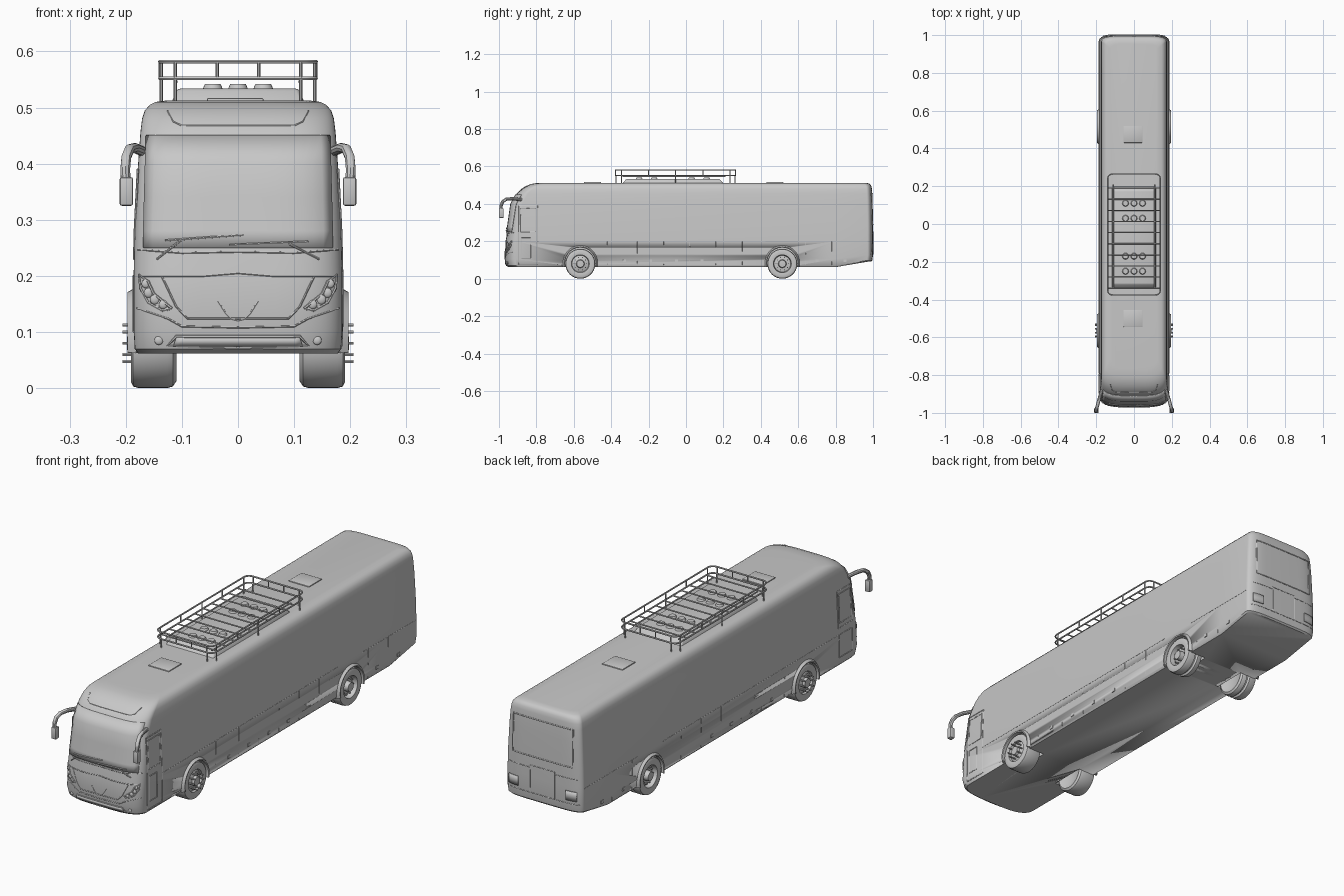
import bpy, bmesh, math
from mathutils import Vector, Matrix

if "Cube" in bpy.data.objects:
    bpy.data.objects.remove(bpy.data.objects["Cube"])

grey = bpy.data.materials.new("body_grey")
grey.diffuse_color = (0.58, 0.58, 0.58, 1)
grey.use_nodes = True
grey.node_tree.nodes["Principled BSDF"].inputs["Base Color"].default_value = grey.diffuse_color

# Body measures by height: z, half width, front y, back y
RINGS = [(.062, .178, -.950, .990), (.070, .184, -.960, .996), (.105, .186, -.970, 1.0),
         (.200, .186, -.964, 1.0), (.280, .184, -.952, 1.0), (.400, .178, -.935, .998),
         (.455, .174, -.905, .996), (.480, .171, -.880, .994), (.495, .166, -.858, .991),
         (.505, .157, -.832, .985), (.510, .147, -.810, .976), (.513, .125, -.770, .955)]


def at(z, i):
    z = min(max(z, RINGS[0][0]), RINGS[-1][0])
    for a, b in zip(RINGS, RINGS[1:]):
        if z <= b[0]:
            t = (z - a[0]) / (b[0] - a[0])
            return a[i] + (b[i] - a[i]) * t


def bow(x, z, power):
    s = min(abs(x) / at(z, 1), 1)
    return 1 - math.sqrt(max(0, 1 - s ** power))


def front(x, z, off=.0):
    return Vector((x, at(z, 2) + .06 * bow(x, z, 4) - off, z))


def back(x, z, off=.0):
    return Vector((x, at(z, 3) - .03 * bow(x, z, 6) + off, z))


def side(sx):
    return lambda y, z, off=.0: Vector((sx * (at(z, 1) + off), y, z))


def finish(ob, angle=35):
    if not ob.data.materials:
        ob.data.materials.append(grey)
    bpy.ops.object.select_all(action='DESELECT')
    ob.select_set(True)
    bpy.context.view_layer.objects.active = ob
    if ob.type == 'CURVE':
        bpy.ops.object.convert(target='MESH')
        ob = bpy.context.object
    bpy.ops.object.shade_smooth_by_angle(angle=math.radians(angle))
    return ob


def from_bm(name, bm, angle=35):
    bmesh.ops.recalc_face_normals(bm, faces=bm.faces)
    me = bpy.data.meshes.new(name)
    bm.to_mesh(me)
    bm.free()
    ob = bpy.data.objects.new(name, me)
    bpy.context.collection.objects.link(ob)
    return finish(ob, angle)


def tubes(name, lines, r, closed=False, res=1):
    cu = bpy.data.curves.new(name, 'CURVE')
    cu.dimensions = '3D'
    cu.bevel_depth, cu.bevel_resolution, cu.use_fill_caps = r, res, True
    for pts in lines:
        sp = cu.splines.new('POLY')
        sp.points.add(len(pts) - 1)
        for p, c in zip(sp.points, pts):
            p.co = (*c, 1)
        sp.use_cyclic_u = closed
    ob = bpy.data.objects.new(name, cu)
    bpy.context.collection.objects.link(ob)
    return finish(ob)


def drape(surf, pts, off=.0, step=.02):
    out = []
    for a, b in zip(pts, pts[1:]):
        n = max(1, round(math.dist(a, b) / step))
        out += [surf(a[0] + (b[0] - a[0]) * i / n, a[1] + (b[1] - a[1]) * i / n, off) for i in range(n)]
    return out + [surf(*pts[-1], off)]


def sym(pts):
    return [(-x, z) for x, z in reversed(pts)] + pts


def rect(a0, a1, z0, z1):
    return [(a0, z0), (a1, z0), (a1, z1), (a0, z1), (a0, z0)]


def plate(name, surf, a0, a1, rows, off=.003):
    # panel lying on a surface; rows are (z, width factor)
    bm, n, grid = bmesh.new(), 20, []
    for z, k in rows:
        grid.append([bm.verts.new(surf((a0 + (a1 - a0) * i / n) * k, z, off)) for i in range(n + 1)])
    for r, q in zip(grid, grid[1:]):
        for i in range(n):
            bm.faces.new((r[i], r[i + 1], q[i + 1], q[i]))
    ob = from_bm(name, bm)
    m = ob.modifiers.new("thickness", 'SOLIDIFY')
    m.thickness, m.offset = .005, 0
    return ob


def box(name, lo, hi, bevel=.0, top=1.0):
    bm = bmesh.new()
    bmesh.ops.create_cube(bm, size=1)
    for v in bm.verts:
        k = top if v.co.z > 0 else 1
        v.co = [(lo[i] + hi[i]) / 2 + v.co[i] * (hi[i] - lo[i]) * (k if i < 2 else 1) for i in range(3)]
    if bevel:
        bmesh.ops.bevel(bm, geom=bm.edges[:], offset=bevel, segments=2, affect='EDGES', profile=.5)
    return from_bm(name, bm)


def lathe(name, profile, y, z, sx, n=40):
    # turn (radius, x) points about a sideways axis
    bm = bmesh.new()
    vs = [bm.verts.new((sx * x, y, z + r)) for r, x in profile]
    es = [bm.edges.new(e) for e in zip(vs, vs[1:])]
    bmesh.ops.spin(bm, geom=vs + es, cent=(0, y, z), axis=(1, 0, 0), angle=2 * math.pi, steps=n)
    bmesh.ops.remove_doubles(bm, verts=bm.verts, dist=1e-5)
    return from_bm(name, bm)


# Body shell: stacked plan outlines with a raised tail
bm, N, loops = bmesh.new(), 24, []
for z, w, yf, yb in RINGS:
    th = [math.pi * (i / N - .5) for i in range(N + 1)]
    pts = [(math.copysign(abs(math.sin(t)) ** .5, t) * w, yf + .06 * (1 - math.cos(t))) for t in th]
    pts.append((w, .8))
    pts += [(-math.copysign(abs(math.sin(t)) ** (1 / 3), t) * w, yb - .03 * (1 - math.cos(t))) for t in th]
    pts.append((-w, .8))
    lift = .03 * max(0, 1 - (z - .062) / .15)
    loops.append([bm.verts.new((x, y, z + lift * min(1, max(0, (y - .8) / .17)))) for x, y in pts])
M = len(loops[0])
for a, b in zip(loops, loops[1:]):
    for i in range(M):
        j = (i + 1) % M
        bm.faces.new((a[i], a[j], b[j], b[i]))
bm.faces.new(loops[-1])
bm.faces.new(loops[0][:N + 2] + [loops[0][-1]])
bm.faces.new(loops[0][N + 1:])
body = from_bm("body", bm)

# Wheel wells, wheels and arches
TYRE = [(0, .125), (.045, .12), (.068, .11), (.077, .116), (.08, .126)]
SHOULDER = [(.08, .177), (.077, .187), (.068, .191), (.048, .188)]
FRONT_HUB = [(.045, .178), (.034, .182), (.022, .186), (.019, .197), (0, .198)]
REAR_HUB = [(.044, .165), (.022, .168), (.019, .189), (0, .191)]
DUAL = [(.08, .138), (.072, .143), (.072, .148), (.08, .153)]
for sx in (-1, 1):
    for tag, yw, prof in (("front", -.565, TYRE + SHOULDER + FRONT_HUB),
                          ("rear", .515, TYRE + DUAL + SHOULDER + REAR_HUB)):
        cut = lathe("well_cutter", [(0, .1), (.083, .1), (.083, .3), (0, .3)], yw, .085, sx)
        cut.hide_render = True
        m = body.modifiers.new("well", 'BOOLEAN')
        m.operation, m.object, m.solver = 'DIFFERENCE', cut, 'EXACT'
        bpy.context.view_layer.objects.active = body
        bpy.ops.object.modifier_apply(modifier=m.name)
        bpy.data.objects.remove(cut)
        lathe(tag + "_wheel", prof, yw, .08, sx)
        ring = [(yw + .034 * math.cos(k * math.pi / 5), .08 + .034 * math.sin(k * math.pi / 5)) for k in range(10)]
        end = .206 if tag == "front" else .178
        tubes(tag + "_wheel_nuts", [[(sx * .16, y, z), (sx * end, y, z)] for y, z in ring], .003)
        # flared arch
        bm, arc = bmesh.new(), []
        for k in range(25):
            a = math.radians(-14 + 208 * k / 24)
            arc.append([bm.verts.new((sx * x, yw + r * math.cos(a), .085 + r * math.sin(a)))
                        for r, x in ((.081, .175), (.081, .195), (.086, .197), (.095, .182))])
        for p, q in zip(arc, arc[1:]):
            for i in range(4):
                bm.faces.new((p[i], p[(i + 1) % 4], q[(i + 1) % 4], q[i]))
        bm.faces.new(arc[0])
        bm.faces.new(arc[-1])
        from_bm(tag + "_wheel_arch", bm)

# Windscreen and front trim
plate("windscreen", front, -.168, .168, [(.25, 1), (.28, 1), (.34, .99), (.4, .98), (.45, .97)], .002)
tubes("front_seams", [drape(front, sym(p)) for p in (
    [(0, .468), (.1, .468), (.115, .475), (.125, .494)],
    [(0, .243), (.1, .241), (.178, .247)],
    [(0, .205), (.06, .2), (.17, .2)],
    [(0, .12), (.012, .123), (.022, .133), (.036, .155)],
    [(0, .108), (.1, .11), (.125, .124), (.18, .142)],
    [(0, .124), (.09, .124), (.11, .145), (.135, .198)])], .0018)
tubes("bumper_grille", [drape(front, sym([(0, .092), (.11, .092), (.125, .076), (0, .071)]))], .003)
plate("bumper_grille_panel", front, -.11, .11, [(.075, 1.05), (.09, 1)], .001)
tubes("wipers", [drape(front, [(-.13, .263), (.01, .273)], .006), drape(front, [(-.015, .255), (.125, .261)], .006),
                 drape(front, [(-.145, .23), (-.1, .265)], .006), drape(front, [(.145, .23), (.09, .258)], .006)], .0022)

for sx in (-1, 1):
    # Headlamp clusters and fog lamps
    lamp = [(.118, .142), (.135, .138), (.16, .152), (.174, .178), (.176, .202), (.16, .19), (.15, .168), (.118, .142)]
    tubes("headlamp_rim", [drape(front, [(sx * x, z) for x, z in lamp], .001)], .0025)
    bm = bmesh.new()
    for x, z, r in ((.164, .186, .008), (.159, .17, .009), (.148, .158, .009), (.133, .149, .008), (.141, .085, .008)):
        bmesh.ops.create_uvsphere(bm, u_segments=16, v_segments=8, radius=r,
                                  matrix=Matrix.Translation(front(sx * x, z)) @ Matrix.Diagonal((1, .5, 1, 1)))
    from_bm("lamps", bm)
    # Hanging mirrors
    tubes("mirror_arm", [[(sx * x, y, z) for x, y, z in (
        (.17, -.88, .422), (.184, -.925, .428), (.193, -.96, .426), (.199, -.98, .412),
        (.201, -.989, .39), (.2, -.99, .365))]], .009, res=3)
    box("mirror_head", (sx * .199 - .012, -1.0, .325), (sx * .199 + .012, -.975, .376), .004)
    # Side seams, luggage flaps and latches
    s = side(sx)
    lines = [[(-.79, .2), (.425, .2)], [(.6, .2), (.97, .2)]]
    lines += [[(y, .072), (y, .2)] for y in (-.42, -.26, -.12, .02, .16, .3, .64, .78)]
    tubes("side_seams", [drape(s, p, 0, .1) for p in lines], .0012)
    for y in (-.33, -.19, -.05, .085, .7, .85):
        box("flap_latch", (sx * .186 - .002, y - .008, .088), (sx * .186 + .002, y + .008, .102))
    # Door on one side, driver window on the other
    if sx > 0:
        frames = [rect(-.895, -.793, .075, .39), rect(-.885, -.803, .25, .375), rect(-.88, -.83, .11, .22)]
    else:
        frames = [rect(-.895, -.793, .23, .39), rect(-.885, -.803, .25, .375), rect(-.89, -.8, .1, .2)]
    tubes("door_frame" if sx > 0 else "cab_window_frame", [drape(s, f, .0, .05) for f in frames], .002)

# Rear window, engine cover and tail lamps
tubes("rear_window_frame", [drape(back, rect(-.145, .145, .29, .455))], .003)
tubes("rear_seams", [drape(back, rect(-.06, .06, .13, .25)),
                     drape(back, [(-.165, .24), (-.06, .24)]), drape(back, [(.06, .24), (.165, .24)]),
                     drape(back, [(-.175, .13), (.175, .13)])], .002)
for sx in (-1, 1):
    plate("tail_lamp", back, sx * .115, sx * .165, [(.145, 1), (.165, 1), (.185, 1)], .002)

# Roof hatches
for y in (-.5, .475):
    box("roof_hatch", (-.055, y - .045, .508), (.045, y + .045, .517), .002)

# Roof cooling unit with fans
box("cooling_unit", (-.12, -.345, .505), (.12, .205, .534), .006, .9)
bm = bmesh.new()
for y in (-.25, -.17, .03, .11):
    for x in (-.045, 0, .045):
        bmesh.ops.create_cone(bm, cap_ends=True, segments=20, radius1=.019, radius2=.014, depth=.012,
                              matrix=Matrix.Translation((x, y, .536)))
from_bm("cooling_fans", bm)


# Roof rack: rails, slats and posts
def rail(z, hx=.139, y0=-.376, y1=.265, r=.025):
    out = []
    for cx, cy, a0 in ((hx - r, y1 - r, 0), (r - hx, y1 - r, 90), (r - hx, y0 + r, 180), (hx - r, y0 + r, 270)):
        for k in range(6):
            a = math.radians(a0 + 18 * k)
            out.append((cx + r * math.cos(a), cy + r * math.sin(a), z))
    return out


tubes("rack_rails", [rail(.582), rail(.552)], .0035, True)
tubes("rack_slats", [[(-.139, y, .552), (.139, y, .552)] for y in [-.34 + .0589 * k for k in range(10)]], .003)
tubes("rack_runners", [[(x, -.34, .546), (x, .21, .546)] for x in (-.11, .11)], .003)
posts = [[(sx * .137, y, .505), (sx * .137, y, .582)] for sx in (-1, 1) for y in (-.345, -.055, .235)]
posts += [[(sx * .112, y, .505), (sx * .112, y, .552)] for sx in (-1, 1) for y in (-.374, .263)]
posts += [[(x, y, .552), (x, y, .582)] for x in (-.112, -.037, .037, .112) for y in (-.376, .265)]
posts += [[(sx * .139, y, .552), (sx * .139, y, .582)] for sx in (-1, 1) for y in (-.2, .09)]
tubes("rack_posts", posts, .003)
